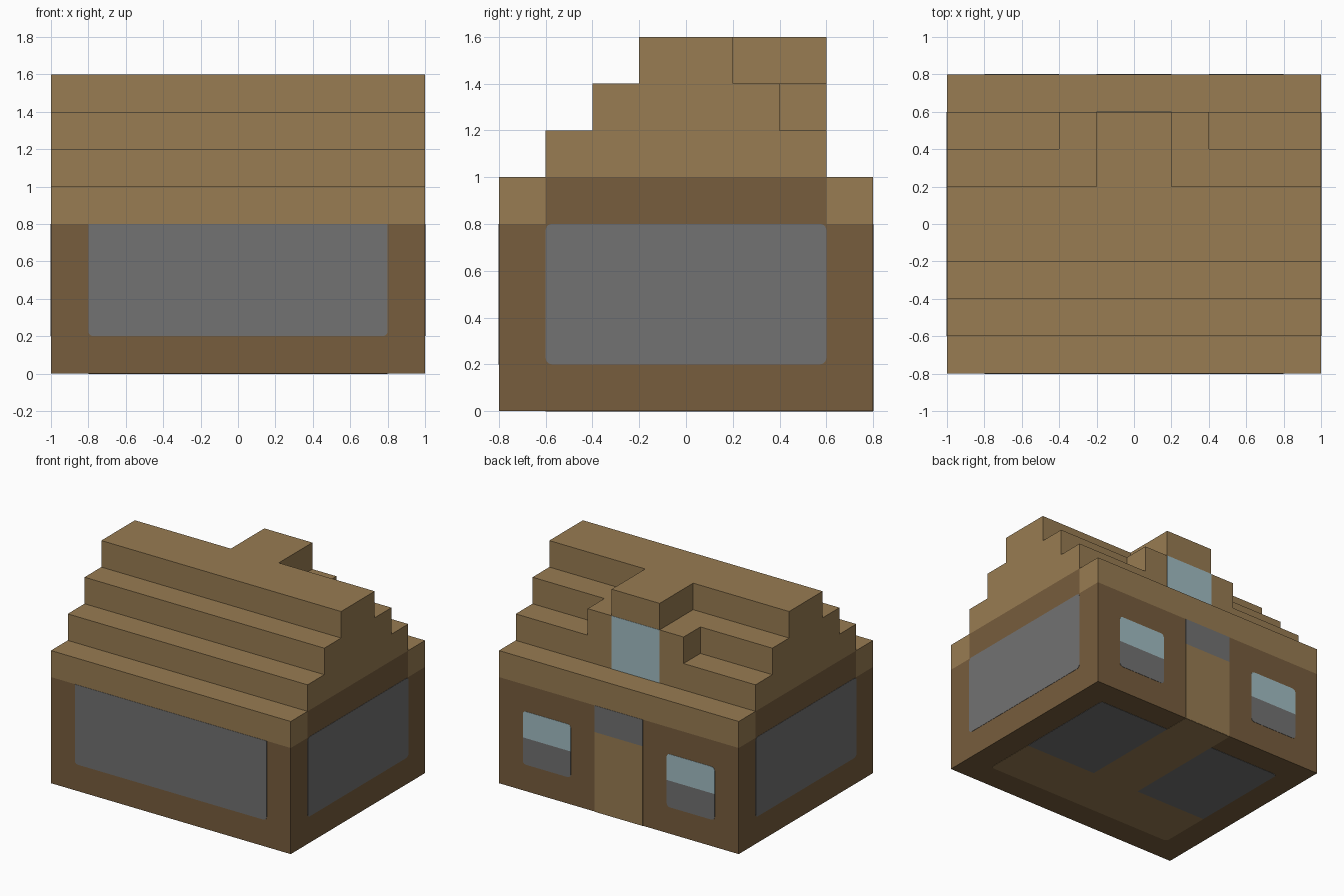
import bpy
import bmesh
from math import sin, cos, pi
from mathutils import Vector

cube = bpy.data.objects.get("Cube")
if cube:
    bpy.data.objects.remove(cube, do_unlink=True)


def make_material(name, rgb):
    """Flat material from sRGB bytes, stored as linear values."""
    linear = [((c / 255 + 0.055) / 1.055) ** 2.4 for c in rgb]
    mat = bpy.data.materials.new(name)
    mat.use_nodes = True
    mat.diffuse_color = (*linear, 1)
    bsdf = mat.node_tree.nodes["Principled BSDF"]
    bsdf.inputs["Base Color"].default_value = (*linear, 1)
    bsdf.inputs["Roughness"].default_value = 0.9
    return mat


PLANKS = make_material("tan planks", (152, 124, 82))
TIMBER = make_material("brown timber", (119, 93, 61))
STONE = make_material("grey stone", (114, 114, 114))
GLASS = make_material("pale blue glass", (162, 189, 196))


def prism(name, mat, outline, depth):
    """Solid made by extruding a planar outline along a vector."""
    bm = bmesh.new()
    face = bm.faces.new([bm.verts.new(p) for p in outline])
    extruded = bmesh.ops.extrude_face_region(bm, geom=[face])["geom"]
    moved = [v for v in extruded if isinstance(v, bmesh.types.BMVert)]
    bmesh.ops.translate(bm, verts=moved, vec=depth)
    bmesh.ops.recalc_face_normals(bm, faces=bm.faces)
    mesh = bpy.data.meshes.new(name)
    bm.to_mesh(mesh)
    bm.free()
    mesh.materials.append(mat)
    obj = bpy.data.objects.new(name, mesh)
    bpy.context.collection.objects.link(obj)
    return obj


def lengthwise(name, mat, profile, half_length=1):
    """Extrude a y-z profile along x."""
    outline = [(-half_length, y, z) for y, z in profile]
    return prism(name, mat, outline, Vector((2 * half_length, 0, 0)))


def rect(a0, a1, b0, b1):
    return [(a0, b0), (a1, b0), (a1, b1), (a0, b1)]


# Each wall: a point from panel coordinates, and the outward direction
SURFACES = {
    "front": (lambda u, v: Vector((u, -0.8, v)), Vector((0, -1, 0))),
    "back": (lambda u, v: Vector((u, 0.8, v)), Vector((0, 1, 0))),
    "dormer": (lambda u, v: Vector((u, 0.6, v)), Vector((0, 1, 0))),
    "left": (lambda u, v: Vector((1, u, v)), Vector((1, 0, 0))),
    "right": (lambda u, v: Vector((-1, u, v)), Vector((-1, 0, 0))),
    "under": (lambda u, v: Vector((u, v, 0)), Vector((0, 0, -1))),
}


def panel(name, mat, surface, u0, u1, v0, v1, rounded=(), r=0.025):
    """Thin inlay; rounded lists corners 0-3 counted from the low corner."""
    outline = []
    for i, (u, v) in enumerate(rect(u0, u1, v0, v1)):
        if i not in rounded:
            outline.append((u, v))
            continue
        cu = u + r if i in (0, 3) else u - r
        cv = v + r if i < 2 else v - r
        for step in range(4):
            a = pi + i * pi / 2 + step * pi / 6
            outline.append((cu + r * cos(a), cv + r * sin(a)))
    place, out = SURFACES[surface]
    points = [place(u, v) + out * 0.002 for u, v in outline]
    return prism(name, mat, points, out * -0.005)


# Timber body, narrowing between the eaves
half = [(0.8, 0), (0.8, 0.8), (0.6, 0.8), (0.6, 1)]
lengthwise("walls", TIMBER, half + [(-y, z) for y, z in reversed(half)])

# Eaves and stepped roof
lengthwise("front_eave", PLANKS, rect(-0.8, -0.6, 0.8, 1))
lengthwise("back_eave", PLANKS, rect(0.6, 0.8, 0.8, 1))
steps = []
for i in range(3):
    y = 0.6 - 0.2 * i
    steps += [(y, 1 + 0.2 * i), (y, 1.2 + 0.2 * i)]
lengthwise("stepped_roof", PLANKS, steps + [(-y, z) for y, z in reversed(steps)])

# Dormer
lengthwise("dormer_shoulders", PLANKS, rect(0.4, 0.6, 1.2, 1.4), 0.4)
lengthwise("dormer_top", PLANKS, rect(0.2, 0.6, 1.4, 1.6), 0.2)
panel("dormer_window", GLASS, "dormer", -0.2, 0.2, 1, 1.4)

# Stone infill on front and sides
panel("front_stone", STONE, "front", -0.8, 0.8, 0.2, 0.8, (0, 1))
for side in ("left", "right"):
    panel(side + "_stone", STONE, side, -0.6, 0.6, 0.2, 0.8, (0, 1, 2, 3))

# Back door and windows
panel("door", PLANKS, "back", -0.2, 0.2, 0, 0.6)
panel("door_lintel", STONE, "back", -0.2, 0.2, 0.6, 0.8)
for side, u in (("left", 0.4), ("right", -0.8)):
    panel(side + "_window_sill", STONE, "back", u, u + 0.4, 0.2, 0.4, (0, 1))
    panel(side + "_window_glass", GLASS, "back", u, u + 0.4, 0.4, 0.6, (2, 3))

# Underside of the floor
panel("floor_front", PLANKS, "under", -0.8, 0.8, -0.6, -0.2, (0, 1))
panel("floor_hall", PLANKS, "under", -0.2, 0.2, -0.2, 0.8)
panel("floor_stone_left", STONE, "under", 0.2, 0.8, -0.2, 0.6, (2,))
panel("floor_stone_right", STONE, "under", -0.8, -0.2, -0.2, 0.6, (3,))
